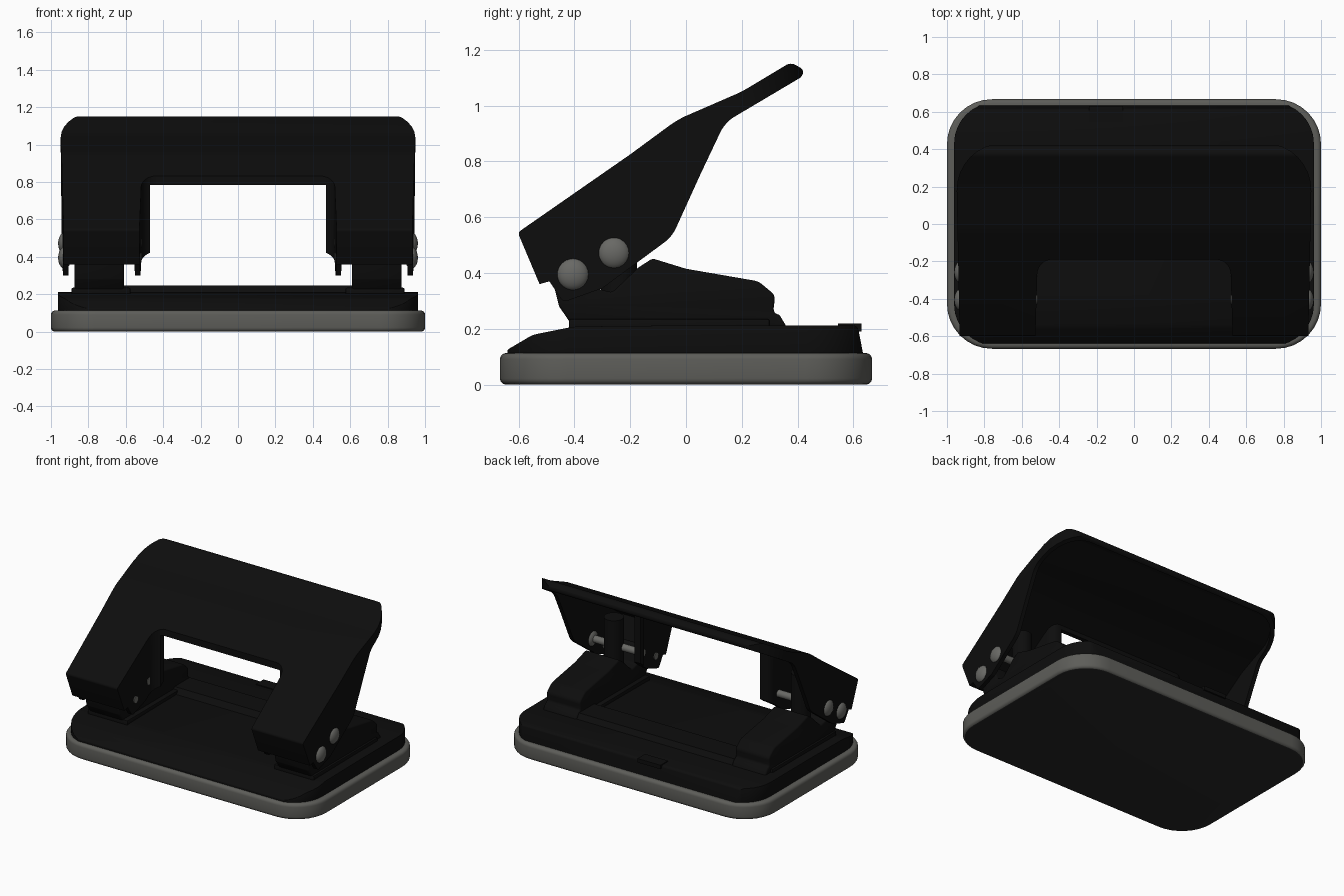
import bpy, bmesh, math
from mathutils import Vector

if "Cube" in bpy.data.objects:
    bpy.data.objects.remove(bpy.data.objects["Cube"])


def material(name, rgb):
    m = bpy.data.materials.new(name)
    m.diffuse_color = (*rgb, 1)
    m.use_nodes = True
    m.node_tree.nodes["Principled BSDF"].inputs["Base Color"].default_value = m.diffuse_color
    return m


BLACK = material("black enamel", (0.004, 0.004, 0.004))
GREY = material("grey tray", (0.11, 0.11, 0.10))
DARK = material("dark rubber underside", (0.02, 0.02, 0.02))
STEEL = material("steel pin", (0.14, 0.14, 0.13))


def rounded(corners, steps=8):
    """Round each (x, y, radius) corner of a polygon."""
    out, n = [], len(corners)
    for i, (x, y, r) in enumerate(corners):
        p = Vector((x, y))
        if r == 0:
            out.append(p)
            continue
        a = (Vector(corners[i - 1][:2]) - p).normalized()
        b = (Vector(corners[(i + 1) % n][:2]) - p).normalized()
        d = r / math.tan(a.angle(b) / 2)
        p0, p1, p2, p3 = p + a * d, p + a * d * .45, p + b * d * .45, p + b * d
        for k in range(steps + 1):
            t = k / steps
            u = 1 - t
            out.append(p0 * u**3 + p1 * 3*u*u*t + p2 * 3*u*t*t + p3 * t**3)
    return out


def prism(name, pts, lo, hi, axis, mat):
    """Extrude an outline: axis 'x' takes (y, z) points, 'z' takes (x, y)."""
    bm = bmesh.new()
    vs = [bm.verts.new((lo, p[0], p[1]) if axis == 'x' else (p[0], p[1], lo)) for p in pts]
    f = bm.faces.new(vs)
    ext = bmesh.ops.extrude_face_region(bm, geom=[f])
    d = Vector((hi - lo, 0, 0)) if axis == 'x' else Vector((0, 0, hi - lo))
    bmesh.ops.translate(bm, vec=d, verts=[v for v in ext['geom'] if isinstance(v, bmesh.types.BMVert)])
    bmesh.ops.recalc_face_normals(bm, faces=bm.faces[:])
    me = bpy.data.meshes.new(name)
    bm.to_mesh(me)
    bm.free()
    me.materials.append(mat)
    ob = bpy.data.objects.new(name, me)
    bpy.context.collection.objects.link(ob)
    return ob


def activate(ob):
    bpy.ops.object.select_all(action='DESELECT')
    ob.select_set(True)
    bpy.context.view_layer.objects.active = ob


def boolean(a, b, op):
    m = a.modifiers.new("cut", 'BOOLEAN')
    m.object, m.operation, m.solver = b, op, 'EXACT'
    activate(a)
    bpy.ops.object.modifier_apply(modifier=m.name)
    bpy.data.objects.remove(b)
    return a


def finish(ob, bevel=0, segments=3, angle=35):
    activate(ob)
    if bevel:
        m = ob.modifiers.new("bevel", 'BEVEL')
        m.width, m.segments, m.limit_method = bevel, segments, 'ANGLE'
        m.angle_limit = math.radians(angle)
        bpy.ops.object.modifier_apply(modifier=m.name)
    bpy.ops.object.shade_smooth_by_angle(angle=math.radians(angle))
    return ob


def rect(x, y, r):
    return rounded([(-x, -y, r), (x, -y, r), (x, y, r), (-x, y, r)])


def box(name, x, y, z, mat, bevel=0):
    ob = prism(name, [(x[0], y[0]), (x[1], y[0]), (x[1], y[1]), (x[0], y[1])], z[0], z[1], 'z', mat)
    return finish(ob, bevel, 2)


def rod(name, r, depth, loc, rot, mat):
    bpy.ops.mesh.primitive_cylinder_add(vertices=24, radius=r, depth=depth, location=loc, rotation=rot)
    ob = bpy.context.object
    ob.name = name
    ob.data.materials.append(mat)
    return finish(ob)


# Grey tray with dark underside
tray = finish(prism("base_tray", rect(1, 0.667, 0.24), 0, 0.113, 'z', GREY), 0.022, 4, 50)
tray.data.materials.append(DARK)
for f in tray.data.polygons:
    if f.normal.z < -0.9:
        f.material_index = 1

# Black base cover with sloping front
cover = prism("base_cover", rounded([
    (-0.64, 0.08, 0), (-0.64, 0.125, 0.01), (-0.55, 0.178, 0.08), (-0.40, 0.208, 0.2),
    (0.0, 0.212, 0), (0.615, 0.212, 0.02), (0.635, 0.11, 0), (0.635, 0.08, 0)]), -1.2, 1.2, 'x', BLACK)
boolean(cover, prism("cover_plan", rect(0.962, 0.65, 0.22), -0.5, 1, 'z', BLACK), 'INTERSECT')
finish(cover, 0.008, 2, 40)

# Low cross rail and paper guide tab
finish(prism("cross_rail", [(0.12, 0.20), (0.16, 0.248), (0.33, 0.248), (0.36, 0.20)], -0.61, 0.61, 'x', BLACK))
box("paper_guide_tab", (-0.24, -0.06), (0.545, 0.63), (0.19, 0.218), BLACK)

# Handle: side profile crossed with U-shaped plan
handle = prism("handle", rounded([
    (-0.603, 0.545, 0.015), (-0.2, 0.825, 0), (-0.03, 0.95, 0.3), (0.2, 1.05, 0.3), (0.375, 1.155, 0.03),
    (0.43, 1.125, 0.02), (0.41, 1.10, 0), (0.14, 0.94, 0.12), (0.05, 0.75, 0), (-0.05, 0.53, 0.12),
    (-0.30, 0.345, 0.02), (-0.44, 0.295, 0.02), (-0.49, 0.37, 0), (-0.525, 0.36, 0)]), -1.2, 1.2, 'x', BLACK)


def u_plan(name, front, fx, bx, back, r, nx, ny, nr):
    pts = [(nx, front, 0), (fx, front, 0), (bx, back, r), (-bx, back, r), (-fx, front, 0),
           (-nx, front, 0), (-nx + 0.015, ny, nr), (nx - 0.015, ny, nr)]
    return prism(name, rounded(pts), -0.5, 2, 'z', BLACK)


boolean(handle, u_plan("outer_plan", -0.7, 0.93, 0.953, 0.432, 0.25, 0.53, -0.19, 0.08), 'INTERSECT')
hollow = prism("handle_hollow", [
    (-0.568, 0.532), (-0.185, 0.798), (-0.02, 0.915), (0.1, 0.972), (0.21, 1.02), (0.36, 1.107),
    (0.55, 1.17), (0.55, 0.1), (-0.43, 0.1), (-0.49, 0.33)], -1.1, 1.1, 'x', BLACK)
boolean(hollow, u_plan("inner_plan", -0.8, 0.90, 0.923, 0.402, 0.22, 0.56, -0.16, 0.06), 'INTERSECT')
boolean(handle, hollow, 'DIFFERENCE')
boolean(handle, box("window_cutter", (-0.47, 0.47), (-0.26, -0.11), (0.1, 0.785), BLACK), 'DIFFERENCE')
finish(handle)

# Mirrored punch assemblies
BLOCK = rounded([
    (-0.40, 0.20, 0), (-0.455, 0.28, 0.02), (-0.485, 0.40, 0.02), (-0.37, 0.47, 0.02), (-0.32, 0.345, 0.02),
    (-0.265, 0.33, 0.02), (-0.17, 0.42, 0.03), (-0.12, 0.452, 0.02), (0.0, 0.415, 0.1), (0.26, 0.37, 0.06),
    (0.32, 0.32, 0.03), (0.312, 0.255, 0.02), (0.335, 0.25, 0), (0.365, 0.20, 0)], 4)
for s in (-1, 1):
    side = "right" if s > 0 else "left"
    lo, hi = sorted((s * 0.61, s * 0.875))
    finish(prism(side + "_punch_block", BLOCK, lo, hi, 'x', BLACK), 0.012, 2, 50)
    lo, hi = sorted((s * 0.575, s * 0.89))
    box(side + "_block_foot", (lo, hi), (-0.42, 0.30), (0.19, 0.235), BLACK, 0.008)
    rod(side + "_punch", 0.065, 0.40, (s * 0.735, -0.24, 0.48), (0, 0, 0), BLACK)
    # Pivot pins with domed outer heads and small inner heads
    for i, (y, z) in enumerate(((-0.405, 0.395), (-0.258, 0.472))):
        rod(f"{side}_pin_{i}", 0.025, 0.42, (s * 0.725, y, z), (0, math.pi / 2, 0), STEEL)
        bpy.ops.mesh.primitive_uv_sphere_add(segments=24, ring_count=12, radius=0.058, location=(s * 0.927, y, z))
        head = bpy.context.object
        head.name = f"{side}_pin_head_{i}"
        head.scale.x = 0.6
        head.data.materials.append(STEEL)
        finish(head)
